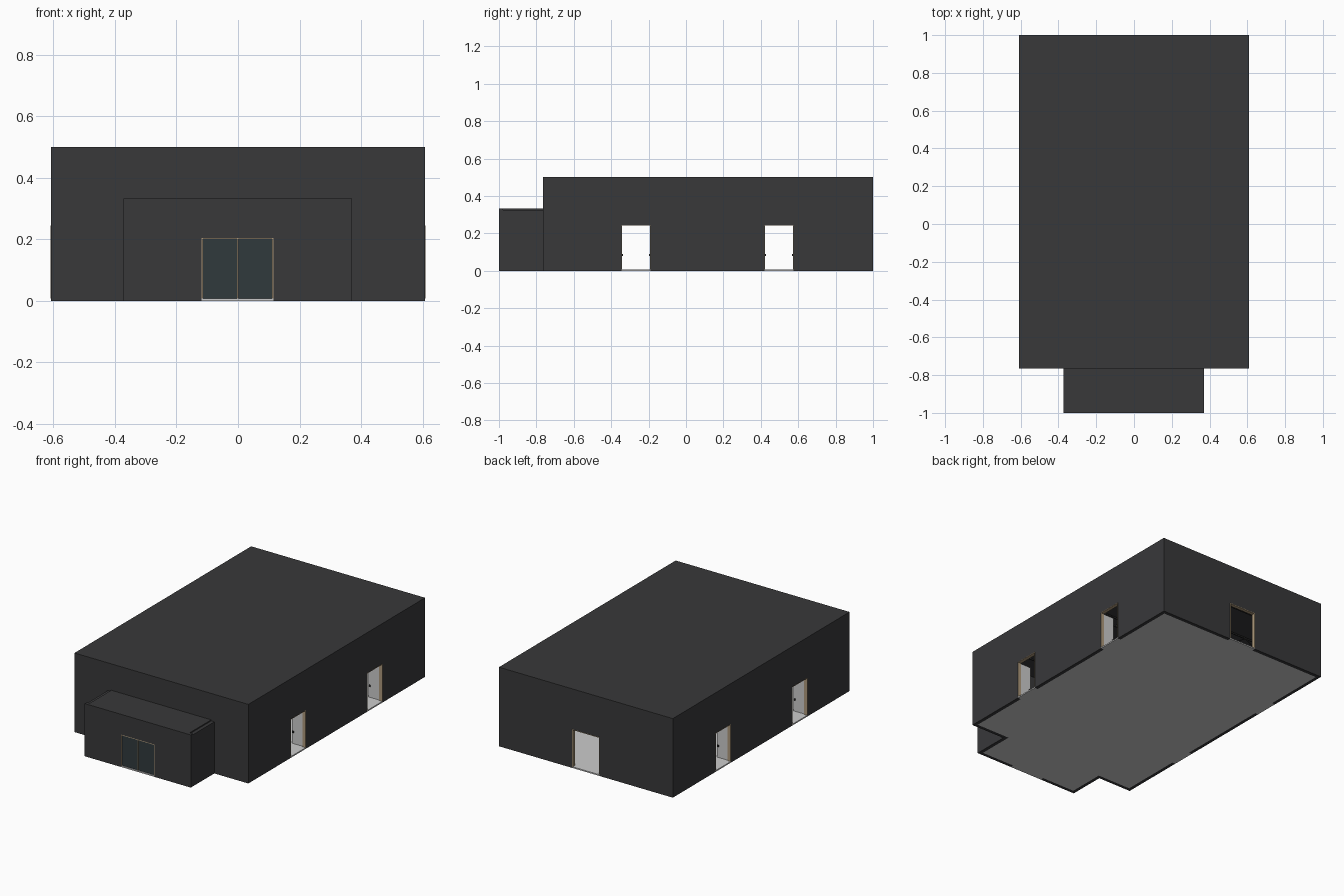
import bpy, bmesh, math
from mathutils import Vector, Matrix

if "Cube" in bpy.data.objects:
    bpy.data.objects.remove(bpy.data.objects["Cube"])


def material(name, rgb, alpha=1.0):
    m = bpy.data.materials.new(name)
    m.diffuse_color = (*rgb, alpha)
    m.use_nodes = True
    m.node_tree.nodes["Principled BSDF"].inputs["Base Color"].default_value = m.diffuse_color
    return m


DARK = material("dark_cladding", (0.04, 0.04, 0.042))
TAN = material("tan_frame", (0.42, 0.32, 0.2))
GLASS = material("dark_glass", (0.03, 0.042, 0.046))
STEEL = material("dark_steel", (0.03, 0.03, 0.03))


def add_boxes(name, boxes, mat=None):
    """One object from boxes given as (x0, x1, y0, y1, z0, z1)."""
    bm = bmesh.new()
    for x0, x1, y0, y1, z0, z1 in boxes:
        centre = Matrix.Translation(((x0 + x1) / 2, (y0 + y1) / 2, (z0 + z1) / 2))
        size = Matrix.Diagonal((x1 - x0, y1 - y0, z1 - z0, 1))
        bmesh.ops.create_cube(bm, size=1, matrix=centre @ size)
    me = bpy.data.meshes.new(name)
    bm.to_mesh(me)
    bm.free()
    if mat:
        me.materials.append(mat)
    ob = bpy.data.objects.new(name, me)
    bpy.context.scene.collection.objects.link(ob)
    return ob


def cut(ob, boxes):
    """Subtract each box, bake the result and drop the cutters."""
    cutters = []
    for b in boxes:
        c = add_boxes("cutter", [b])
        c.hide_render = True
        mod = ob.modifiers.new("cut", 'BOOLEAN')
        mod.operation, mod.solver, mod.object = 'DIFFERENCE', 'EXACT', c
        cutters.append(c)
    bpy.context.view_layer.update()
    baked = bpy.data.meshes.new_from_object(
        ob.evaluated_get(bpy.context.evaluated_depsgraph_get()))
    ob.modifiers.clear()
    ob.data = baked
    baked.materials.clear()
    baked.materials.append(DARK)
    for p in baked.polygons:
        p.material_index = 0
    for c in cutters:
        bpy.data.objects.remove(c)


W, Y0, Y1, H = 0.608, -0.765, 1.0, 0.5     # main hall
VX0, VX1, VH = -0.373, 0.37, 0.333         # entrance porch
T = 0.022                                  # wall thickness
FL = 0.008                                 # floor thickness
DH = 0.245                                 # side door height
SIDE_DOORS = [(-0.345, -0.19), (0.42, 0.575)]
BACK = (-0.095, 0.095)
FRONT = (-0.118, 0.115)

# Hall shell, open to the porch and with door openings
hall = add_boxes("hall_shell", [(-W, W, Y0, Y1, 0, H)], DARK)
cut(hall, [(-W + T, W - T, Y0 + T, Y1 - T, -0.1, H - 0.015),
           (VX0 + T, VX1 - T, Y0 - 0.1, Y0 + 0.1, -0.1, VH - 0.015),
           (*BACK, Y1 - 0.1, Y1 + 0.1, -0.1, DH)]
    + [(-1, 1, a, b, -0.1, DH) for a, b in SIDE_DOORS])

# Porch: front wall with opening, slightly lower side walls, roof panel
porch = add_boxes("porch_front_wall", [(VX0, VX1, -1, -1 + T, 0, VH)], DARK)
cut(porch, [(*FRONT, -1.1, -0.9, -0.1, 0.205)])
add_boxes("porch_side_walls", [
    (VX0, VX0 + T, -1 + T, Y0, 0, VH - 0.007),
    (VX1 - T, VX1, -1 + T, Y0, 0, VH - 0.007)], DARK)
add_boxes("porch_roof", [(VX0 + T, VX1 - T, -1 + T, Y0, VH - 0.015, VH)], DARK)

# Floor slab with thresholds running into every doorway
add_boxes("floor", [
    (-W + T, W - T, Y0 + T, Y1 - T, 0, FL),
    (VX0 + T, VX1 - T, -1 + T, Y0 + T, 0, FL),
    (*FRONT, -1, -1 + T, 0, FL), (*BACK, Y1 - T, Y1, 0, FL)]
    + [(s - T / 2, s + T / 2, a, b, 0, FL)
       for s in (-W + T / 2, W - T / 2) for a, b in SIDE_DOORS])


# Door frames lining the openings
def frame_boxes(axis, a, b, n0, n1, top, t=0.004):
    parts = [(a, a + t, FL, top), (b - t, b, FL, top), (a + t, b - t, top - t, top)]
    if axis == 'x':
        return [(p, q, n0, n1, u, v) for p, q, u, v in parts]
    return [(n0, n1, p, q, u, v) for p, q, u, v in parts]


add_boxes("front_door_frame", frame_boxes('x', *FRONT, -1, -1 + T, 0.205)
          + [(-0.003, 0.001, -1, -1 + T, FL, 0.201)], TAN)
add_boxes("back_door_frame", frame_boxes('x', *BACK, Y1 - T, Y1 + 0.001, DH), TAN)
frames = []
for a, b in SIDE_DOORS:
    for n0 in (-W - 0.001, W - T):
        frames += frame_boxes('y', a, b, n0, n0 + T + 0.001, DH, 0.003)
add_boxes("side_door_frames", frames, TAN)

# Closed glass doors at the front
add_boxes("front_glass_doors", [(FRONT[0] + 0.004, -0.003, -0.994, -0.988, FL, 0.201),
                                (0.001, FRONT[1] - 0.004, -0.994, -0.988, FL, 0.201)], GLASS)

# Side door leaves standing open into the hall, with small handles
leaves, handles = [], []
for a, b in SIDE_DOORS:
    for s in (-1, 1):
        x0, x1 = sorted((s * (W - T), s * (W - T - 0.074)))
        hx = s * (W - T - 0.066)
        for lo, inward in ((a - 0.004, 1), (b - 0.001, -1)):
            leaves.append((x0, x1, lo, lo + 0.005, FL + 0.002, DH - 0.004))
            y = lo + 0.005 if inward > 0 else lo - 0.006
            handles.append((hx - 0.004, hx + 0.004, y, y + 0.006, 0.078, 0.09))
add_boxes("side_door_leaves", leaves)
add_boxes("door_handles", handles, STEEL)


# Lattice roof trusses across the hall
def bar_between(bm, p, q, r):
    d = Vector(q) - Vector(p)
    mat = (Matrix.Translation((Vector(p) + Vector(q)) / 2)
           @ d.to_track_quat('Z', 'Y').to_matrix().to_4x4()
           @ Matrix.Diagonal((r, r, d.length, 1)))
    bmesh.ops.create_cube(bm, size=1, matrix=mat)


bm = bmesh.new()
X, LOW, HIGH, N = W - T, 0.42, 0.475, 14
for i in range(5):
    y = -0.5 + i * 0.31
    for z in (LOW, HIGH):
        bar_between(bm, (-X, y, z), (X, y, z), 0.008)
    for k in range(N):
        xa, xb = -X + 2 * X * k / N, -X + 2 * X * (k + 1) / N
        za, zb = (LOW, HIGH) if k % 2 == 0 else (HIGH, LOW)
        bar_between(bm, (xa, y, za), (xb, y, zb), 0.005)
me = bpy.data.meshes.new("roof_trusses")
bm.to_mesh(me)
bm.free()
me.materials.append(STEEL)
bpy.context.scene.collection.objects.link(bpy.data.objects.new("roof_trusses", me))
